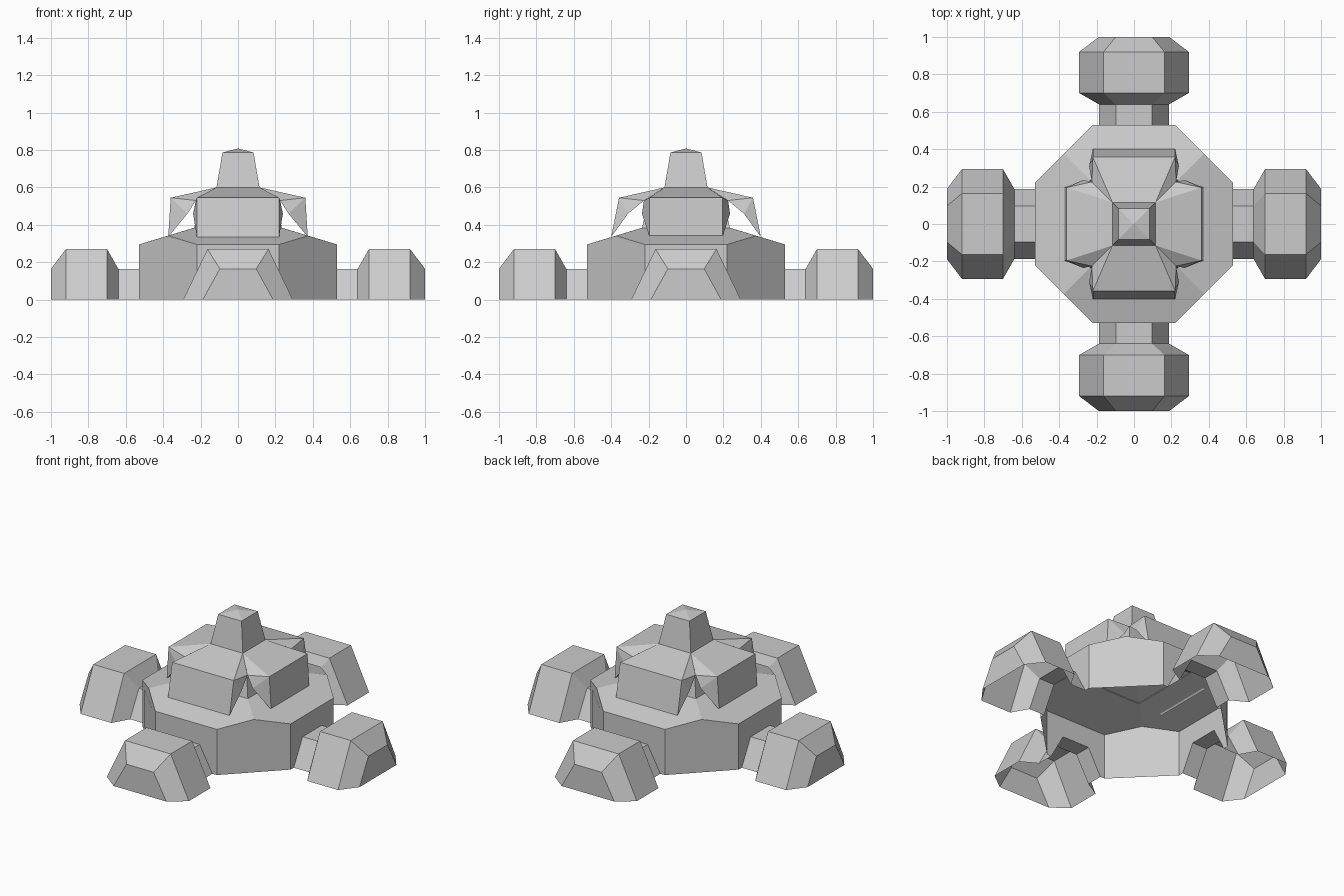
import bpy, bmesh
from math import pi
from mathutils import Vector, Matrix

if "Cube" in bpy.data.objects:
    bpy.data.objects.remove(bpy.data.objects["Cube"])


def build(name, polys):
    """Make a flat-shaded object from a list of polygons."""
    bm = bmesh.new()
    for p in polys:
        bm.faces.new([bm.verts.new(v) for v in p])
    bmesh.ops.remove_doubles(bm, verts=bm.verts, dist=0.0005)
    bmesh.ops.recalc_face_normals(bm, faces=bm.faces)
    mesh = bpy.data.meshes.new(name)
    bm.to_mesh(mesh)
    bm.free()
    ob = bpy.data.objects.new(name, mesh)
    bpy.context.collection.objects.link(ob)
    return ob


def turn(polys, k):
    m = Matrix.Rotation(k * pi / 2, 3, 'Z')
    return [[m @ Vector(v) for v in p] for p in polys]


def around(polys):
    return [p for k in range(4) for p in turn(polys, k)]


def section(y, big):
    """Trapezoid cross-section of a leg, open at the bottom."""
    w, t, h = (.293, .163, .27) if big else (.188, .097, .165)
    return [(-w, y, 0), (-t, y, h), (t, y, h), (w, y, 0)]


def loft(rings):
    return [[a[i], a[i + 1], b[i + 1], b[i]]
            for a, b in zip(rings, rings[1:]) for i in range(len(a) - 1)]


# Octagonal hollow hull: four walls with leg openings, four gabled corner walls
R, C, E, G = .53, .22, .295, .3415
D = (R + C) / 2
wall = [(-C, -R, 0)] + section(-R, False) + [(C, -R, 0), (C, -R, E), (-C, -R, E)]
corner = [(C, -R, 0), (R, -C, 0), (R, -C, E), (D, -D, G), (C, -R, E)]
build("hull_walls", around([wall, corner]))

# Shallow pyramid roof clipped by the octagon
build("hull_roof", around([[(-D, -D, G), (-C, -R, E), (C, -R, E), (D, -D, G), (0, 0, .455)]]))

# Door panels on the corner walls
o = .002
build("door_panels", around([[(x + o, x - 2 * D - o, z) for x, z in
                              ((.29, .035), (.465, .035), (.465, .275), (.29, .275))]]))

# Four legs with connector and bevelled foot
rings = [section(-r, b) for r, b in
         ((.53, False), (.64, False), (.70, True), (.92, True), (1.0, False))]
leg = loft(rings) + [rings[-1]]
for k, side in enumerate(("front", "right", "back", "left")):
    build(side + "_leg", turn(leg, k))


def hood(w, top, bottom, mx, my):
    """Overhanging hood: sloped top, front plate, folded sides, slanted underside."""
    S, T, B = (.115, -.115, .60), (w, -top, .545), (w, -bottom, .335)
    M, P = (mx, -my, .46), (.225, -.225, .53)
    flip = lambda v: (-v[0], v[1], v[2])
    span = lambda a, b: [a, b, flip(b), flip(a)]
    sides = [[T, B, M], [T, M, P], [T, P, S]]
    return ([span(S, T), span(T, B), span(B, M), span(M, P)]
            + sides + [[flip(v) for v in f] for f in sides])


# Upper hoods, slightly different front/back and left/right
for k, side in enumerate(("front", "right", "back", "left")):
    shape = (.195, .36, .373, .235, .27) if k % 2 else (.22, .358, .40, .24, .31)
    build(side + "_hood", turn(hood(*shape), k))

# Core under the hoods
build("core", around([[(-.235, -.235, .38), (.235, -.235, .38),
                       (.2, -.2, .55), (-.2, -.2, .55)]]))

# Top turret with a low pyramid cap
build("turret", around([
    [(-.115, -.115, .60), (.115, -.115, .60), (.083, -.083, .787), (-.083, -.083, .787)],
    [(-.083, -.083, .787), (.083, -.083, .787), (0, 0, .808)]]))
